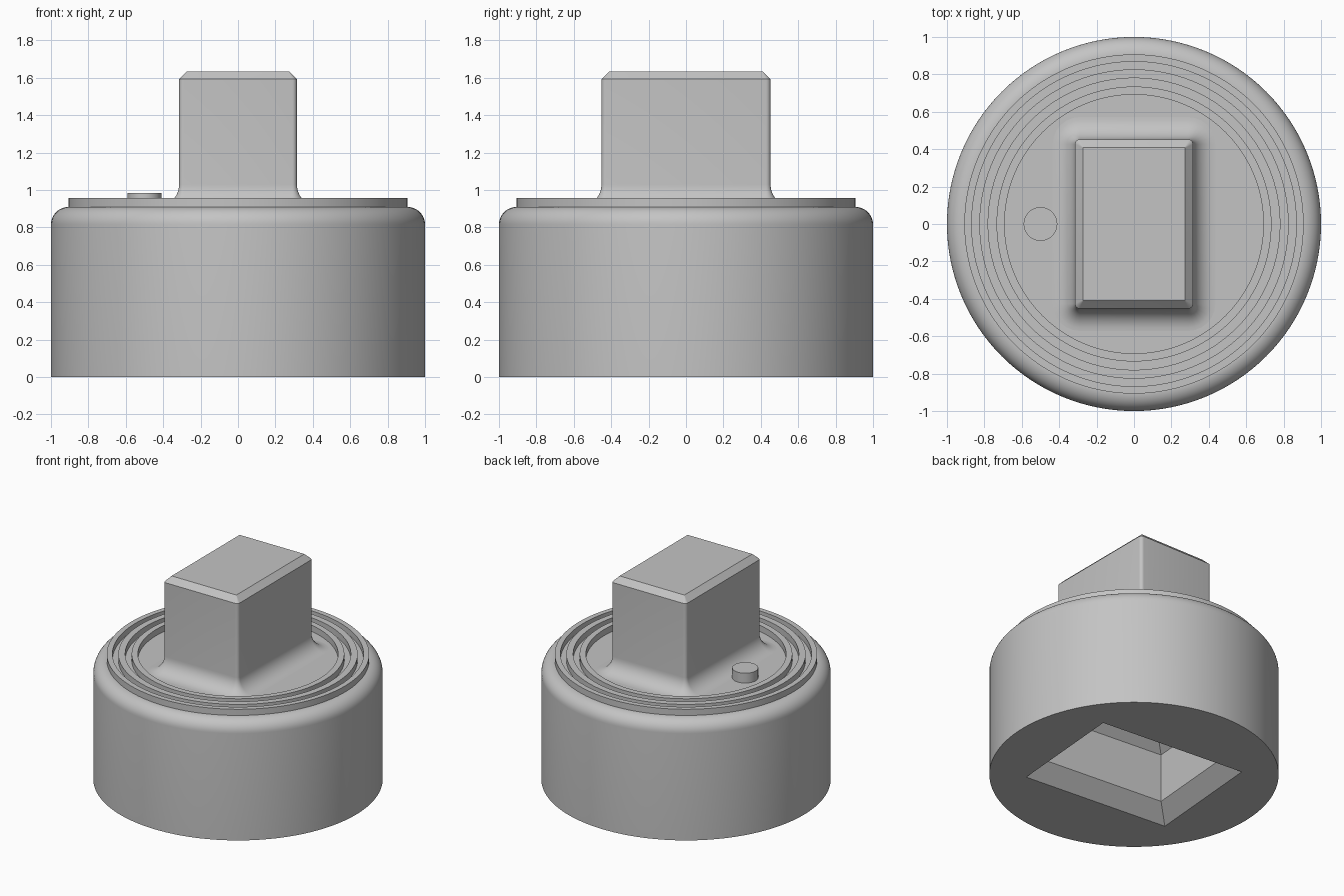
import bpy
import bmesh
from math import cos, sin, pi, radians
from mathutils import Matrix

cube = bpy.data.objects.get("Cube")
if cube:
    bpy.data.objects.remove(cube, do_unlink=True)

grey = bpy.data.materials.new("plain grey")
grey.use_nodes = True
COLOUR = (0.55, 0.55, 0.55, 1)
grey.diffuse_color = COLOUR
grey.node_tree.nodes["Principled BSDF"].inputs["Base Color"].default_value = COLOUR


def circle(r, z, n=128):
    return [(r * cos(2 * pi * i / n), r * sin(2 * pi * i / n), z) for i in range(n)]


def rounded_rect(hx, hy, r, z, n=6):
    pts = []
    for k, (sx, sy) in enumerate(((1, 1), (-1, 1), (-1, -1), (1, -1))):
        for i in range(n + 1):
            a = (k + i / n) * pi / 2
            pts.append((sx * (hx - r) + r * cos(a), sy * (hy - r) + r * sin(a), z))
    return pts


def rect(hx, hy, z):
    return [(hx, hy, z), (-hx, hy, z), (-hx, -hy, z), (hx, -hy, z)]


def loft(name, loops, smooth=True):
    """Skin a stack of loops and cap both ends."""
    bm = bmesh.new()
    rows = [[bm.verts.new(p) for p in loop] for loop in loops]
    n = len(rows[0])
    for a, b in zip(rows, rows[1:]):
        for i in range(n):
            j = (i + 1) % n
            bm.faces.new((a[i], a[j], b[j], b[i]))
    bm.faces.new(rows[0][::-1])
    bm.faces.new(rows[-1])
    bmesh.ops.remove_doubles(bm, verts=bm.verts[:], dist=1e-5)
    bmesh.ops.recalc_face_normals(bm, faces=bm.faces[:])
    mesh = bpy.data.meshes.new(name)
    bm.to_mesh(mesh)
    bm.free()
    mesh.materials.append(grey)
    obj = bpy.data.objects.new(name, mesh)
    bpy.context.collection.objects.link(obj)
    if smooth:
        shade(obj)
    return obj


def select(obj):
    bpy.ops.object.select_all(action="DESELECT")
    obj.select_set(True)
    bpy.context.view_layer.objects.active = obj


def shade(obj):
    select(obj)
    bpy.ops.object.shade_smooth_by_angle(angle=radians(30))


FLOOR, RIM = 0.91, 0.957

# Round body with a rolled top edge and three raised concentric rings
ROLL = 0.095
profile = [(1, 0)]
for i in range(11):
    a = i / 10 * pi / 2
    profile.append((1 - ROLL + ROLL * cos(a) + (0.003 if i == 10 else 0),
                    FLOOR - ROLL + ROLL * sin(a)))
for outer, inner in ((0.907, 0.868), (0.827, 0.78), (0.735, 0.692)):
    profile += [(outer, FLOOR), (outer, RIM), (inner, RIM), (inner, FLOOR)]
body = loft("body", [circle(r, z) for r, z in profile], smooth=False)

# Tapered socket in the underside, slightly turned, with a hipped roof
HX, HY, BEVEL, WALL_TOP = 0.587, 0.46, 0.11, 0.48
sx, sy = HX - BEVEL, HY - BEVEL
socket = loft("socket_cutter", [
    rect(HX + 0.05, HY + 0.05, -0.05),
    rect(sx, sy, BEVEL),
    rect(sx, sy, WALL_TOP),
    rect(sx - sy, 0, WALL_TOP + sy),
], smooth=False)
bm = bmesh.new()
bm.from_mesh(socket.data)
# Drop the flat cap left on the ridge
flat = [f for f in bm.faces if f.calc_area() < 1e-6]
bmesh.ops.delete(bm, geom=flat, context="FACES_ONLY")
bmesh.ops.recalc_face_normals(bm, faces=bm.faces[:])
bm.to_mesh(socket.data)
bm.free()
socket.data.transform(Matrix.Rotation(radians(-4.7), 4, "Z"))
socket.hide_render = True

cut = body.modifiers.new("socket", "BOOLEAN")
cut.operation = "DIFFERENCE"
cut.solver = "EXACT"
cut.object = socket
select(body)
bpy.ops.object.modifier_apply(modifier=cut.name)
bpy.data.objects.remove(socket, do_unlink=True)
shade(body)

# Rectangular post with a flared foot and bevelled top
PX, PY, CORNER, FLARE, TOP = 0.315, 0.452, 0.025, 0.12, 1.635
loops = [rounded_rect(PX + FLARE, PY + FLARE, CORNER + FLARE, FLOOR - 0.03)]
for i in range(11):
    a = i / 10 * pi / 2
    d = FLARE * (1 - sin(a))
    loops.append(rounded_rect(PX + d, PY + d, CORNER + d, FLOOR + FLARE * (1 - cos(a))))
CH = 0.042
loops.append(rounded_rect(PX, PY, CORNER, TOP - CH))
loops.append(rounded_rect(PX - CH, PY - CH, 0.003, TOP))
loft("post", loops)

# Small locating pin
pin = loft("locating_pin", [circle(0.09, FLOOR - 0.03, 48), circle(0.09, 0.985, 48)])
pin.location.x = -0.5
